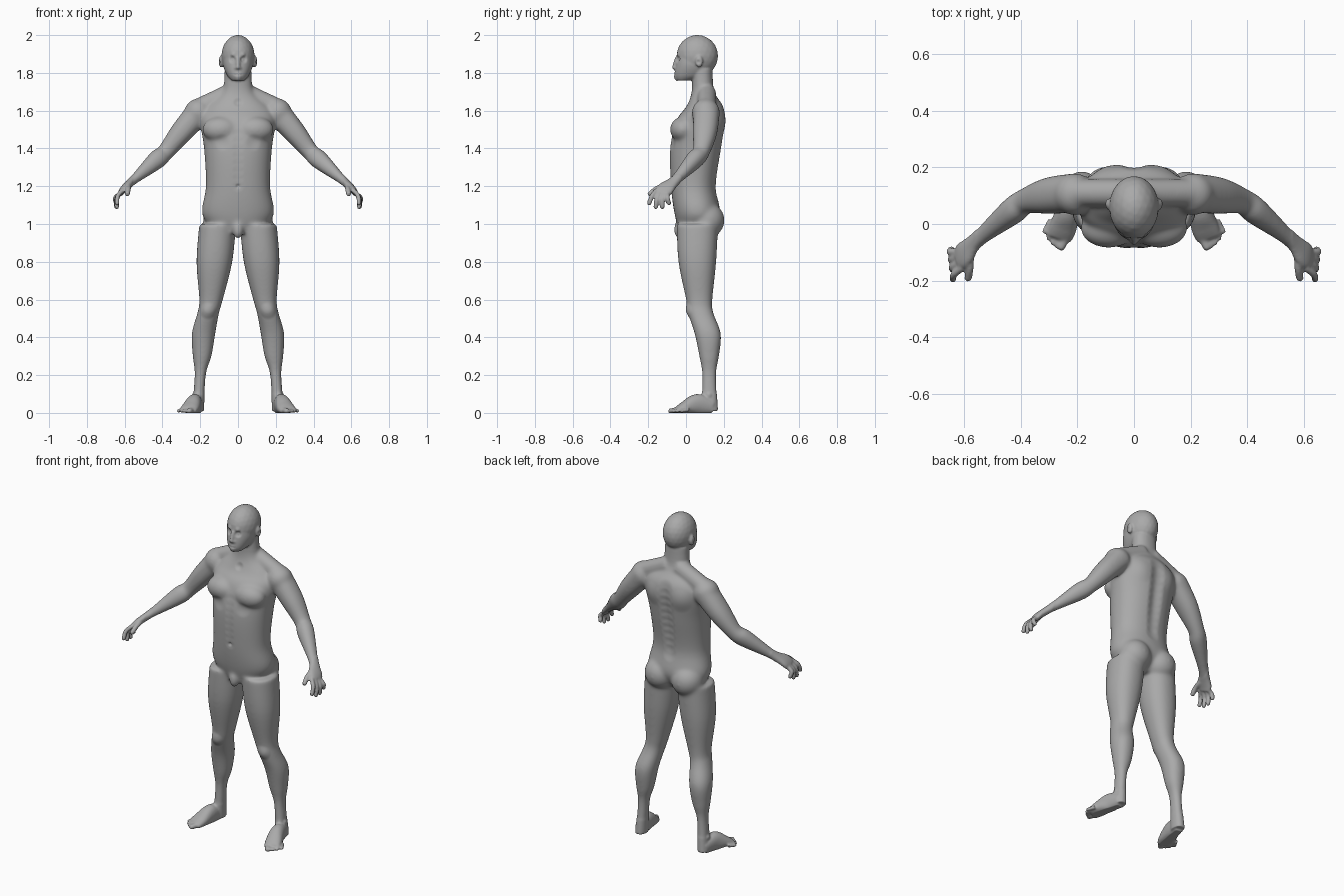
import bpy
import bmesh
import math
from mathutils import Matrix, Vector
from mathutils.kdtree import KDTree

X_AXIS, Y_AXIS = Vector((1, 0, 0)), Vector((0, 1, 0))

cube = bpy.data.objects.get("Cube")
if cube:
    bpy.data.objects.remove(cube, do_unlink=True)

bm = bmesh.new()


def sides_of(x):
    """Parts off the middle are built on both sides."""
    return (1, -1) if x else (1,)


def spline(rows, steps=5):
    """Resample rows of numbers with a Catmull-Rom curve."""
    padded = [rows[0], *rows, rows[-1]]
    result = []
    for quad in zip(padded, padded[1:], padded[2:], padded[3:]):
        for i in range(steps):
            t = i / steps
            result.append([q + t / 2 * (r - p + t * (2 * p - 5 * q + 4 * r - s
                                                     + t * (3 * q - p - 3 * r + s)))
                           for p, q, r, s in zip(*quad)])
    result.append(rows[-1])
    return result


def skin(rows, reference=None, count=32, power=2.2):
    """Loft rings (x, y, z, a, b): level without a reference axis, else square to the path."""
    path = spline(rows)
    for side in sides_of(rows[-1][0]):
        rings = []
        for i, (*spot, a, b) in enumerate(path):
            u, v = X_AXIS, Y_AXIS
            if reference:
                ahead = Vector(path[min(i + 1, len(path) - 1)][:3])
                behind = Vector(path[max(i - 1, 0)][:3])
                along = (ahead - behind).normalized()
                v = (reference - along * reference.dot(along)).normalized()
                u = v.cross(along)
            ring = []
            for k in range(count):
                angle = math.tau * k / count
                c, s = (math.copysign(abs(w) ** (2 / power), w)
                        for w in (math.cos(angle), math.sin(angle)))
                point = Vector(spot) + u * c * a + v * s * b
                point.x *= side
                ring.append(bm.verts.new(point))
            rings.append(ring)
        for low, high in zip(rings, rings[1:]):
            for k in range(count):
                following = (k + 1) % count
                bm.faces.new((low[k], low[following], high[following], high[k]))
        bm.faces.new(rings[0])
        bm.faces.new(rings[-1])


def level(rows):
    """Turn (z, x min, x max, y front, y back) into level rings."""
    return [((left + right) / 2, (front + back) / 2, z, (right - left) / 2, (back - front) / 2)
            for z, left, right, front, back in rows]


def centred(rows):
    """Turn (z, half width, y front, y back) into level rings."""
    return level([(z, -half, half, front, back) for z, half, front, back in rows])


def blob(centre, *size):
    """Ellipsoid from one radius or three."""
    scale = Vector(size if len(size) == 3 else size * 3)
    for side in sides_of(centre[0]):
        place = Vector(centre)
        place.x *= side
        bmesh.ops.create_icosphere(bm, subdivisions=3, radius=1,
                                   matrix=Matrix.LocRotScale(place, None, scale))


def rod(points, radius, axis):
    """Round rod with a domed tip."""
    skin([(*point, radius, radius) for point in points], axis, count=16, power=2)
    blob(points[-1], radius)


# Torso and neck
skin(centred([
    (.95, .11, -.03, .12), (1.05, .19, -.06, .18), (1.2, .17, -.08, .16),
    (1.4, .18, -.085, .19), (1.55, .2, -.05, .21), (1.62, .17, 0, .2),
    (1.7, .085, .03, .15), (1.82, .07, .03, .14)]))

# Shoulder slopes, shoulders, chest, buttocks and groin
rod([(.03, .11, 1.7), (.2, .11, 1.62)], .05, Y_AXIS)
blob((.21, .105, 1.59), .075)
blob((.09, -.015, 1.5), .1, .07, .07)
blob((.09, .11, 1.02), .095)
blob((0, -.035, .97), .03, .03, .05)

# Skull, jaw, ears, nose and lips
blob((0, .06, 1.89), .088, .11, .111)
skin(centred([(1.76, .035, -.05, .03), (1.79, .06, -.06, .11),
              (1.85, .08, -.054, .15), (1.93, .07, -.04, .13)]))
blob((.09, .07, 1.86), .012, .02, .032)
rod([(0, -.047, 1.88), (0, -.064, 1.83)], .011, X_AXIS)
blob((.01, -.055, 1.825), .01)
blob((0, -.053, 1.79), .024, .011, .014)

# Legs
skin(level([
    (1, .01, .205, -.05, .17), (.8, .03, .22, -.04, .16), (.6, .08, .205, 0, .14),
    (.53, .1, .215, .01, .145), (.42, .12, .245, .045, .185), (.3, .14, .24, .07, .175),
    (.2, .17, .23, .085, .16), (.01, .18, .245, .08, .17)]))

# Feet, with soles dipping just under the floor
skin([(x, y, height * .45, height * .55, half) for x, y, height, half in (
    (.215, .14, .07, .03), (.23, .06, .1, .04), (.25, -.01, .06, .048),
    (.265, -.05, .03, .045))], X_AXIS)

# Toes fan outward from the big toe
for i in range(5):
    tip = Vector((.257 + .0145 * i, -.08 + .0034 * i * i, .01))
    rod([tip + Vector((-.02, .04, .006)), tip], .01 if i else .015, X_AXIS)

# Arms and palms
skin([(.2, .11, 1.6, .07, .07), (.3, .1, 1.485, .06, .065), (.385, .08, 1.38, .045, .045),
      (.43, .045, 1.34, .05, .047), (.55, -.053, 1.235, .025, .03),
      (.6, -.105, 1.19, .02, .045), (.62, -.125, 1.165, .016, .04)], Y_AXIS)

# Fingers spread between the first and the little one
for i in range(4):
    knuckle = Vector((.608, -.155, 1.18)).lerp(Vector((.632, -.098, 1.155)), i / 3)
    tip = Vector((.64, -.195, 1.11)).lerp(Vector((.645, -.09, 1.11)), i / 3)
    if i in (1, 2):
        tip.z -= .02
    bend = (knuckle + tip) / 2 + Vector((.012, -.004, .005))
    rod([knuckle, bend, tip], .0125, X_AXIS)

# Thumbs
rod([(.58, -.1, 1.2), (.58, -.15, 1.19), (.586, -.19, 1.16)], .014, X_AXIS)

# Fuse all parts into one skin
bmesh.ops.recalc_face_normals(bm, faces=bm.faces)
parts = bpy.data.meshes.new("parts")
bm.to_mesh(parts)
bm.free()
body = bpy.data.objects.new("body", parts)
bpy.context.scene.collection.objects.link(body)
fuse = body.modifiers.new("fuse", "REMESH")
fuse.mode = "VOXEL"
fuse.voxel_size = .0055
bpy.context.view_layer.update()
graph = bpy.context.evaluated_depsgraph_get()
mesh = bpy.data.meshes.new_from_object(body.evaluated_get(graph))
body.modifiers.clear()
body.data = mesh
mesh.name = "body"
bpy.data.meshes.remove(parts)

bm = bmesh.new()
bm.from_mesh(mesh)


def relax(verts, times):
    for _ in range(times):
        bmesh.ops.smooth_vert(bm, verts=verts, factor=.5, use_axis_x=True,
                              use_axis_y=True, use_axis_z=True)


# Blend the joints, keeping face, hands and feet crisp
relax([v for v in bm.verts if .1 < v.co.z < 1.74 and abs(v.co.x) < .56], 24)
relax(bm.verts[:], 3)

bm.normal_update()
bm.verts.ensure_lookup_table()
tree = KDTree(len(bm.verts))
for vert in bm.verts:
    tree.insert(vert.co, vert.index)
tree.balance()


def push(centre, radius, depth):
    """Raise the skin near a point, or sink it when depth is negative, with a soft falloff."""
    for side in sides_of(centre[0]):
        spot = Vector(centre)
        spot.x *= side
        for _, index, gap in tree.find_range(spot, radius):
            fade = (1 - (gap / radius) ** 2) ** 2
            bm.verts[index].co += bm.verts[index].normal * depth * fade


# Eye sockets, eyes, brows, chin, mouth and ear hollows
push((.032, -.046, 1.873), .024, -.012)
push((.032, -.046, 1.872), .012, .005)
push((.028, -.047, 1.896), .022, .005)
push((0, -.058, 1.77), .025, .006)
for x in (0, .01, .02):
    push((x, -.06, 1.79), .01, -.003)
push((.1, .065, 1.858), .015, -.006)

# Spine and belly grooves, navel
for i in range(10):
    push((0, .19, 1.18 + i * .045), .06, -.011)
for i in range(8):
    push((0, -.085, 1.2 + i * .04), .035, -.003)
push((0, -.08, 1.2), .015, -.008)

# Under the chest, throat hollow, shoulder blades, kneecaps and ankles
push((.085, -.085, 1.43), .05, -.006)
push((0, .02, 1.64), .03, -.008)
push((.1, .21, 1.53), .08, .008)
push((.16, .01, .54), .05, .009)
push((.24, .12, .095), .022, .006)

# Flat soles
for vert in bm.verts:
    vert.co.z = max(0, vert.co.z)
bm.to_mesh(mesh)
bm.free()

# Colour and shading
grey = bpy.data.materials.new("plain grey")
grey.use_nodes = True
colour = (.4, .4, .4, 1)
grey.diffuse_color = colour
grey.node_tree.nodes["Principled BSDF"].inputs["Base Color"].default_value = colour
mesh.materials.clear()
mesh.materials.append(grey)
for face in mesh.polygons:
    face.use_smooth = True
    face.material_index = 0
